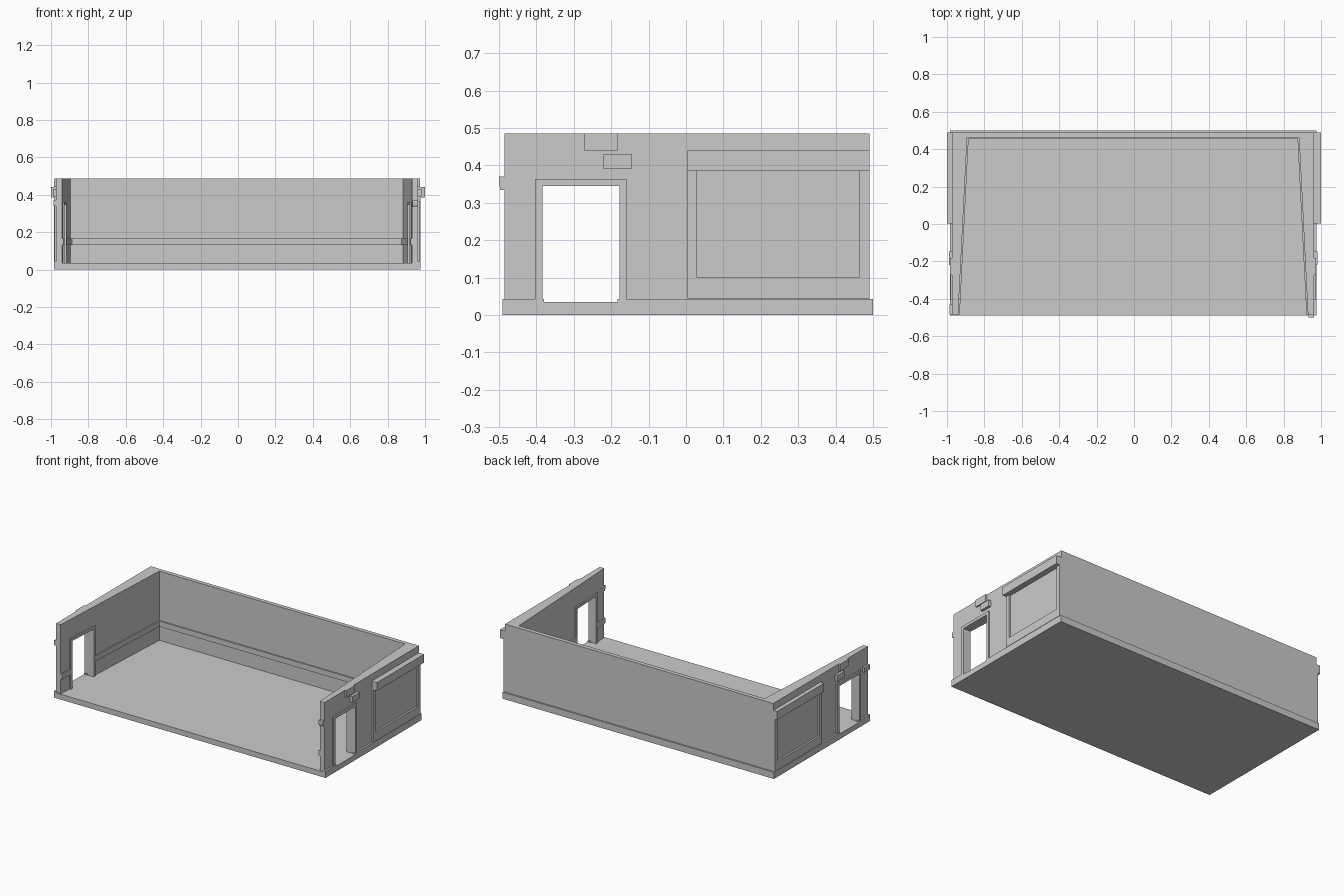
import bpy, bmesh

if "Cube" in bpy.data.objects:
    bpy.data.objects.remove(bpy.data.objects["Cube"])

CX = -0.005            # symmetry plane of the room
OUT = 0.968            # outer wall face, measured from CX
FRONT, BACK_IN, BACK = -0.485, 0.463, 0.49
FLOOR, TOP = 0.035, 0.486


def inner(y):
    """Inner face of the splayed side walls."""
    t = (y - FRONT) / (BACK_IN - FRONT)
    return 0.935 + (0.887 - 0.935) * t


def prism(name, side, profile, xa, xb):
    """Extrude a (y, z) profile between two x surfaces on one side."""
    fa = xa if callable(xa) else (lambda y: xa)
    fb = xb if callable(xb) else (lambda y: xb)
    bm = bmesh.new()
    a = [bm.verts.new((CX + side * fa(y), y, z)) for y, z in profile]
    b = [bm.verts.new((CX + side * fb(y), y, z)) for y, z in profile]
    bm.faces.new(a)
    bm.faces.new(b[::-1])
    n = len(a)
    for i in range(n):
        j = (i + 1) % n
        bm.faces.new((a[j], a[i], b[i], b[j]))
    bmesh.ops.recalc_face_normals(bm, faces=bm.faces[:])
    mesh = bpy.data.meshes.new(name)
    bm.to_mesh(mesh)
    bm.free()
    ob = bpy.data.objects.new(name, mesh)
    bpy.context.collection.objects.link(ob)
    return ob


def rect(y0, y1, z0, z1):
    return [(y0, z0), (y1, z0), (y1, z1), (y0, z1)]


def arch(y0, y1, z1, t, z0):
    """Upside-down U for a door surround."""
    return [(y0 - t, z0), (y0, z0), (y0, z1), (y1, z1), (y1, z0),
            (y1 + t, z0), (y1 + t, z1 + t), (y0 - t, z1 + t)]


# Floor slab and back wall
prism("floor", 1, rect(-0.49, 0.5, 0, FLOOR), -0.98, 0.98)
prism("back_wall", 1, rect(BACK_IN, BACK, FLOOR, TOP), -OUT, OUT)
prism("back_plinth", 1, rect(BACK, 0.5, FLOOR, 0.043), -0.98, 0.98)
prism("back_rail", 1, rect(0.454, BACK_IN, 0.13, 0.165), -0.885, 0.885)

D0, D1, DTOP = -0.384, -0.178, 0.345
for side, tag in ((1, "right"), (-1, "left")):
    # Side wall with a door opening
    wall = [(FRONT, FLOOR), (D0, FLOOR), (D0, DTOP), (D1, DTOP), (D1, FLOOR),
            (BACK_IN, FLOOR), (BACK_IN, TOP), (FRONT, TOP)]
    prism(tag + "_wall", side, wall, OUT, inner)

    # Plinth strips along the wall foot, leaving the doorway clear
    for part, y0, y1 in (("front", -0.49, D0 + 0.005), ("rear", D1 - 0.005, 0.5)):
        prism(f"{tag}_{part}_plinth", side, rect(y0, y1, FLOOR, 0.043), 0.98, OUT - 0.01)

    # Door surrounds outside and inside
    prism(tag + "_outer_door_frame", side, arch(D0, D1, DTOP, 0.019, 0.043), 0.977, OUT)
    prism(tag + "_inner_door_frame", side, arch(D0, D1, DTOP, 0.017, FLOOR),
          inner, lambda y: inner(y) - 0.008)

    # Rail along the inside of the wall
    for part, y0, y1 in (("front", FRONT, D0 - 0.017), ("rear", D1 + 0.017, BACK_IN)):
        prism(f"{tag}_{part}_rail", side, rect(y0, y1, 0.13, 0.165),
              inner, lambda y: inner(y) - 0.008)

    # Window surround and projecting shutter box
    surround = [(0.004, 0.385), (0.004, 0.045), (BACK, 0.045), (BACK, 0.385),
                (0.463, 0.385), (0.463, 0.1), (0.03, 0.1), (0.03, 0.385)]
    prism(tag + "_window_frame", side, surround, 0.98, OUT)
    prism(tag + "_window_header", side, rect(0.004, BACK, 0.385, 0.44),
          1 - side * CX, OUT)

    # Small blocks above the door
    prism(tag + "_upper_block", side, rect(-0.273, -0.183, 0.44, TOP), 0.978, OUT)
    prism(tag + "_lower_block", side, rect(-0.22, -0.146, 0.39, 0.43), 0.985, OUT)

# Hinge blocks at the front wall ends
peg = [(FRONT, 0.335), (FRONT, 0.37), (-0.5, 0.37), (-0.5, 0.35), (-0.496, 0.335)]
prism("right_front_peg", 1, peg, OUT, 0.937)
prism("left_front_peg", -1, rect(FRONT, -0.43, 0.34, 0.372), 0.982, OUT)
